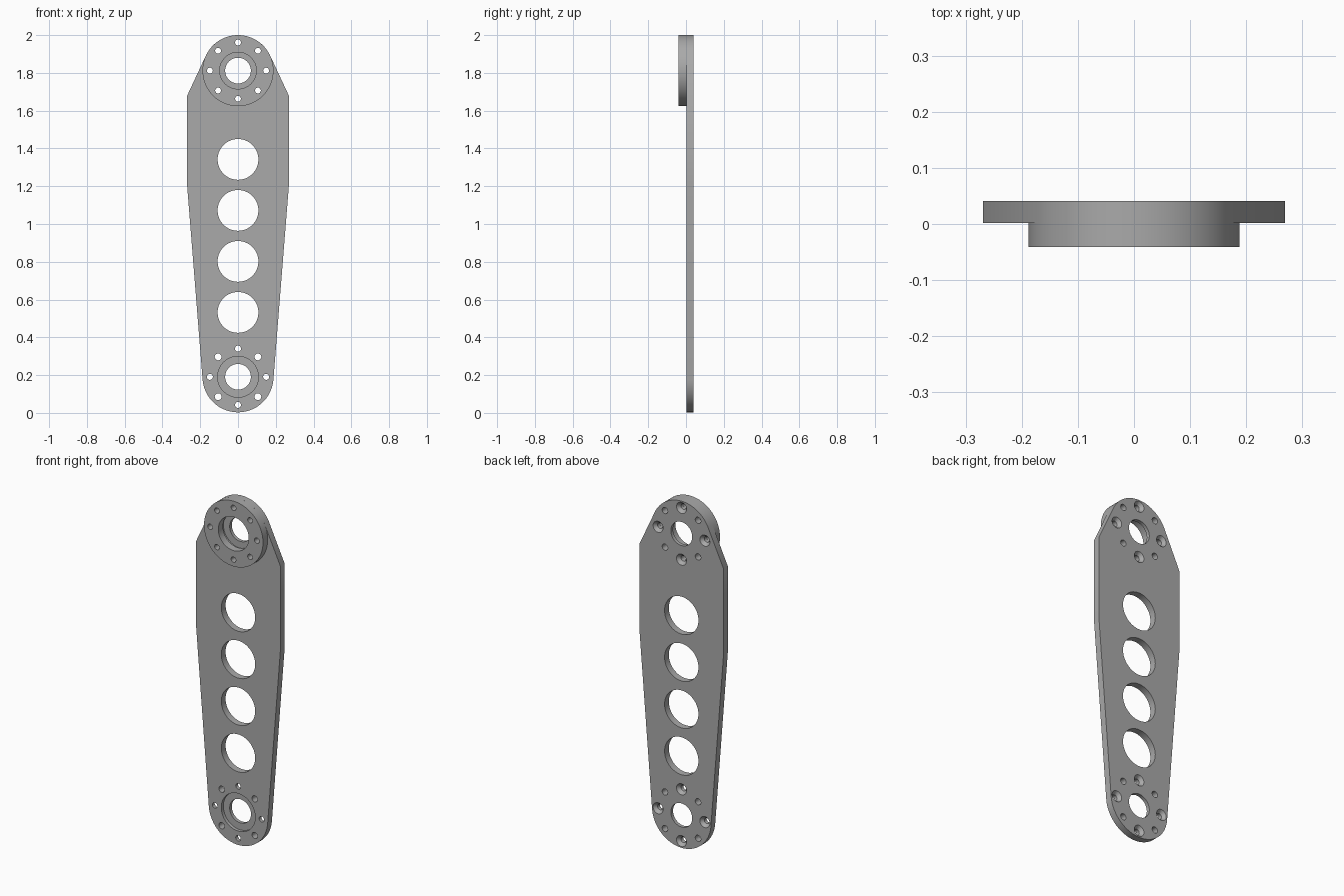
import bpy, bmesh
from math import sin, cos, pi, atan2, acos, hypot, radians

cube = bpy.data.objects.get("Cube")
if cube:
    bpy.data.objects.remove(cube)

FRONT, SEAM, BACK = -0.041, 0.002, 0.041
TOP_Z, LOW_Z, END_R = 1.812, 0.191, 0.188
HALF_W, SHOULDER_Z, TAPER_Z = 0.269, 1.68, 1.2
RING_R = 0.149

metal = bpy.data.materials.new("grey metal")
metal.use_nodes = True
grey = (0.4, 0.4, 0.4, 1)
metal.diffuse_color = grey
metal.node_tree.nodes["Principled BSDF"].inputs["Base Color"].default_value = grey


def make_object(name, bm):
    bmesh.ops.recalc_face_normals(bm, faces=bm.faces)
    mesh = bpy.data.meshes.new(name)
    bm.to_mesh(mesh)
    bm.free()
    obj = bpy.data.objects.new(name, mesh)
    bpy.context.collection.objects.link(obj)
    mesh.materials.append(metal)
    return obj


def prism(bm, outline, y0, y1):
    """Extrude an x-z outline from y0 to y1."""
    face = bm.faces.new([bm.verts.new((x, y0, z)) for x, z in outline])
    moved = bmesh.ops.extrude_face_region(bm, geom=[face])["geom"]
    verts = [v for v in moved if isinstance(v, bmesh.types.BMVert)]
    bmesh.ops.translate(bm, verts=verts, vec=(0, y1 - y0, 0))


def turned(bm, x, z, profile, n=48):
    """Closed solid turned about a y-direction axis from (radius, y) steps."""
    rings = [[bm.verts.new((x + r * cos(2 * pi * i / n), y, z + r * sin(2 * pi * i / n)))
              for i in range(n)] for r, y in profile]
    for a, b in zip(rings, rings[1:]):
        for i in range(n):
            j = (i + 1) % n
            bm.faces.new((a[i], a[j], b[j], b[i]))
    bm.faces.new(rings[0])
    bm.faces.new(rings[-1])


def arc(cz, a0, a1, n=40):
    return [(END_R * cos(a0 + (a1 - a0) * i / n), cz + END_R * sin(a0 + (a1 - a0) * i / n))
            for i in range(n + 1)]


def tangent_angle(cz, pz, side):
    """Angle at which a line from the plate's right corner touches an end circle."""
    dz = pz - cz
    return atan2(dz, HALF_W) + side * acos(END_R / hypot(HALF_W, dz))


def cut(obj, bm):
    cutter = make_object("cutter", bm)
    cutter.hide_render = True
    mod = obj.modifiers.new("holes", "BOOLEAN")
    mod.operation, mod.solver, mod.object = "DIFFERENCE", "EXACT", cutter
    bpy.ops.object.select_all(action="DESELECT")
    bpy.context.view_layer.objects.active = obj
    obj.select_set(True)
    bpy.ops.object.modifier_apply(modifier=mod.name)
    bpy.data.objects.remove(cutter)
    bpy.ops.object.shade_smooth_by_angle(angle=radians(30))


def ring_positions(cz):
    for k in range(8):
        yield k, RING_R * cos(k * pi / 4), cz + RING_R * sin(k * pi / 4)


# Arm plate outline: rounded ends joined by tangents to the wide shoulders
t = tangent_angle(TOP_Z, SHOULDER_Z, 1)
b = tangent_angle(LOW_Z, TAPER_Z, -1)
outline = [(HALF_W, TAPER_Z), (HALF_W, SHOULDER_Z)] + arc(TOP_Z, t, pi - t)
outline += [(-HALF_W, SHOULDER_Z), (-HALF_W, TAPER_Z)] + arc(LOW_Z, pi - b, 2 * pi + b)
bm = bmesh.new()
prism(bm, outline, SEAM, BACK)
plate = make_object("arm_plate", bm)

# Plate openings
bm = bmesh.new()
for i in range(4):
    turned(bm, 0, 0.532 + 0.27 * i, [(0.108, -0.1), (0.108, 0.1)], 64)
for cz in (TOP_Z, LOW_Z):
    # bearing seat in the front, narrower bore through the back
    turned(bm, 0, cz, [(0.108, -0.1), (0.108, 0.021), (0.068, 0.021), (0.068, 0.1)], 64)
    for k, x, z in ring_positions(cz):
        if k % 2:
            turned(bm, x, z, [(0.018, -0.1), (0.018, 0.1)], 24)
        else:  # countersunk from the back
            turned(bm, x, z, [(0.016, -0.1), (0.016, 0.023), (0.032, BACK), (0.032, 0.1)], 24)
cut(plate, bm)

# Round boss on the front of the upper end
bm = bmesh.new()
turned(bm, 0, TOP_Z, [(END_R, FRONT), (END_R, SEAM)], 80)
boss = make_object("joint_boss", bm)
bm = bmesh.new()
turned(bm, 0, TOP_Z, [(0.097, -0.1), (0.097, 0.1)], 64)
for k, x, z in ring_positions(TOP_Z):
    turned(bm, x, z, [(0.0155, -0.1), (0.0155, 0.1)], 24)
cut(boss, bm)
